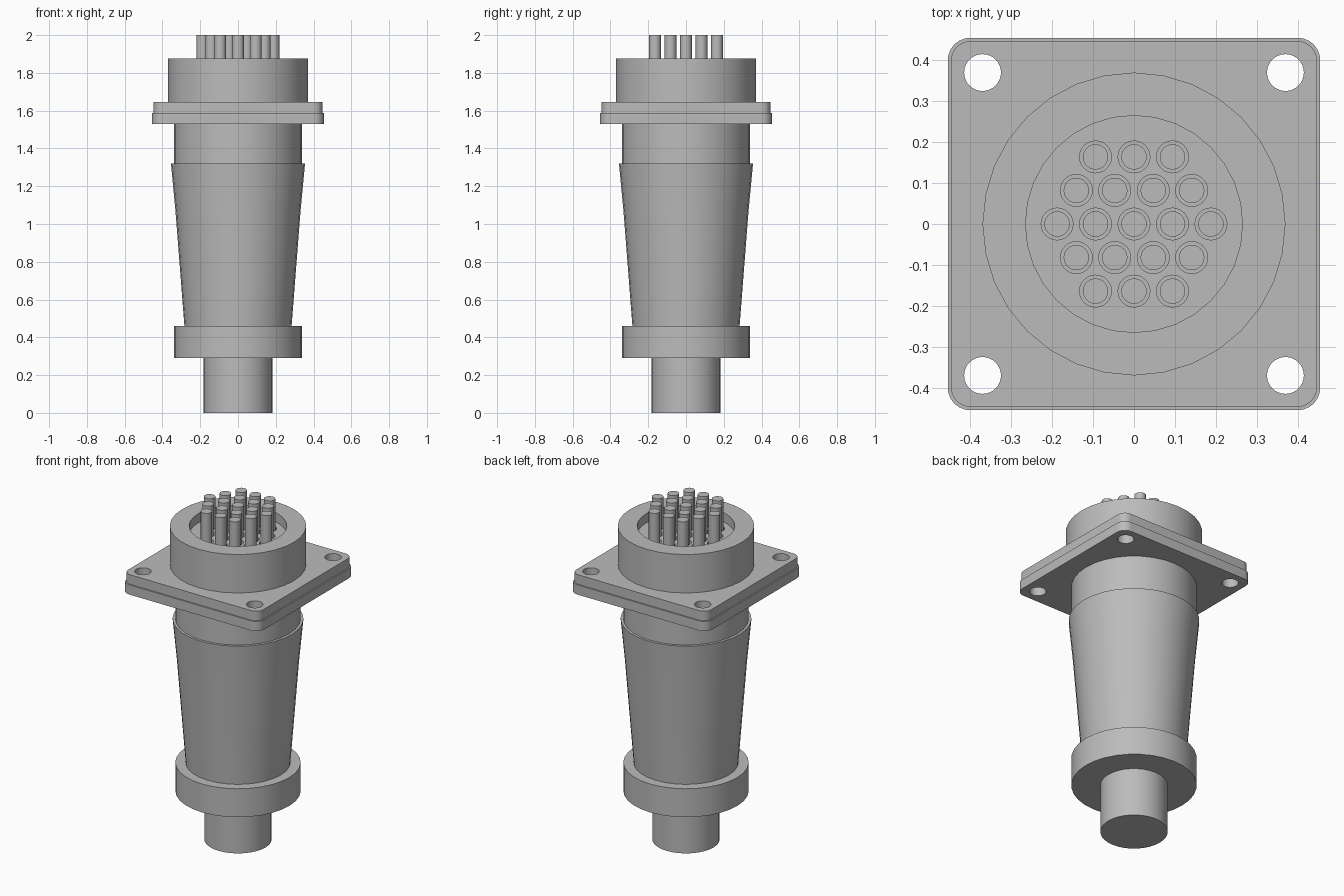
import bpy, math

cube = bpy.data.objects.get("Cube")
if cube:
    bpy.data.objects.remove(cube)

GREY = (0.5, 0.5, 0.5, 1)
metal = bpy.data.materials.new("grey_metal")
metal.use_nodes = True
metal.diffuse_color = GREY
metal.node_tree.nodes["Principled BSDF"].inputs["Base Color"].default_value = GREY


def finish(obj, name):
    obj.name = name
    obj.data.materials.clear()
    obj.data.materials.append(metal)
    bpy.ops.object.select_all(action='DESELECT')
    obj.select_set(True)
    bpy.context.view_layer.objects.active = obj
    bpy.ops.object.shade_smooth_by_angle(angle=math.radians(30))
    return obj


def lathe(name, profile, sides=32):
    """Revolve (radius, z) points around z; radius 0 closes at the axis."""
    verts, rings, faces = [], [], []
    for r, z in profile:
        start = len(verts)
        n = sides if r else 1
        verts += [(r * math.cos(2 * math.pi * i / sides),
                   r * math.sin(2 * math.pi * i / sides), z) for i in range(n)]
        rings.append([start + i % n for i in range(sides)])
    for low, high in zip(rings, rings[1:]):
        for i in range(sides):
            j = (i + 1) % sides
            quad = [low[i], low[j], high[j], high[i]]
            faces.append(list(dict.fromkeys(quad)))
    mesh = bpy.data.meshes.new(name)
    mesh.from_pydata(verts, [], faces)
    obj = bpy.data.objects.new(name, mesh)
    bpy.context.collection.objects.link(obj)
    return finish(obj, name)


def cylinder(name, r, z0, z1, x=0, y=0, sides=32):
    obj = lathe(name, [(0, z0), (r, z0), (r, z1), (0, z1)], sides)
    obj.location = (x, y, 0)
    return obj


def cut(obj, cutters):
    """Subtract the cutters, then remove them."""
    for c in cutters:
        mod = obj.modifiers.new("cut", 'BOOLEAN')
        mod.operation, mod.solver, mod.object = 'DIFFERENCE', 'EXACT', c
        c.hide_render = True
        bpy.context.view_layer.objects.active = obj
        bpy.ops.object.modifier_apply(modifier=mod.name)
        bpy.data.objects.remove(c)


def plate(name, half, radius, z0, z1):
    """Square plate with rounded upright corners and four bolt holes."""
    bpy.ops.mesh.primitive_cube_add(size=1, location=(0, 0, (z0 + z1) / 2))
    obj = bpy.context.object
    obj.scale = (2 * half, 2 * half, z1 - z0)
    bpy.ops.object.transform_apply(location=True, scale=True)
    weights = obj.data.attributes.new("bevel_weight_edge", 'FLOAT', 'EDGE')
    for e in obj.data.edges:
        a, b = (obj.data.vertices[v].co for v in e.vertices)
        weights.data[e.index].value = float(abs(a.z - b.z) > 0.01)
    mod = obj.modifiers.new("corners", 'BEVEL')
    mod.limit_method, mod.width, mod.segments = 'WEIGHT', radius, 6
    bpy.ops.object.modifier_apply(modifier=mod.name)
    cut(obj, [cylinder("bolt_cutter", 0.045, z0 - 0.1, z1 + 0.1, x, y)
              for x in (-0.37, 0.37) for y in (-0.37, 0.37)])
    return finish(obj, name)


# Cable end and tapered grip
cylinder("cable_stem", 0.183, 0, 0.3)
cylinder("clamp_collar", 0.34, 0.29, 0.46)
lathe("tapered_sleeve", [(0, 0.45), (0.283, 0.45), (0.332, 1.08),
                         (0.355, 1.32), (0.335, 1.32), (0.335, 1.28), (0, 1.28)])
cylinder("neck", 0.34, 1.27, 1.55)

# Mounting flange
plate("flange_lower_plate", 0.455, 0.055, 1.53, 1.588)
plate("flange_upper_plate", 0.447, 0.048, 1.588, 1.645)

# Socket shell with its recess
FLOOR = 1.82
lathe("socket_shell", [(0, 1.6), (0.37, 1.6), (0.37, 1.875),
                       (0.265, 1.875), (0.265, 1.7), (0, 1.7)])

# Hexagonal pin pattern: rows of three, four, five, four, three
PITCH, ROW = 0.094, 0.082
spots = [((i - (n - 1) / 2) * PITCH, row * ROW)
         for row in range(-2, 3) for n in [5 - abs(row)] for i in range(n)]

insulator = cylinder("pin_insulator", 0.265, 1.7, FLOOR)
cut(insulator, [cylinder("well_cutter", 0.039, FLOOR - 0.03, FLOOR + 0.1, x, y, 24)
                for x, y in spots])
finish(insulator, "pin_insulator")

for k, (x, y) in enumerate(spots):
    cylinder(f"contact_pin_{k + 1}", 0.031, 1.75, 2.0, x, y, 24)
